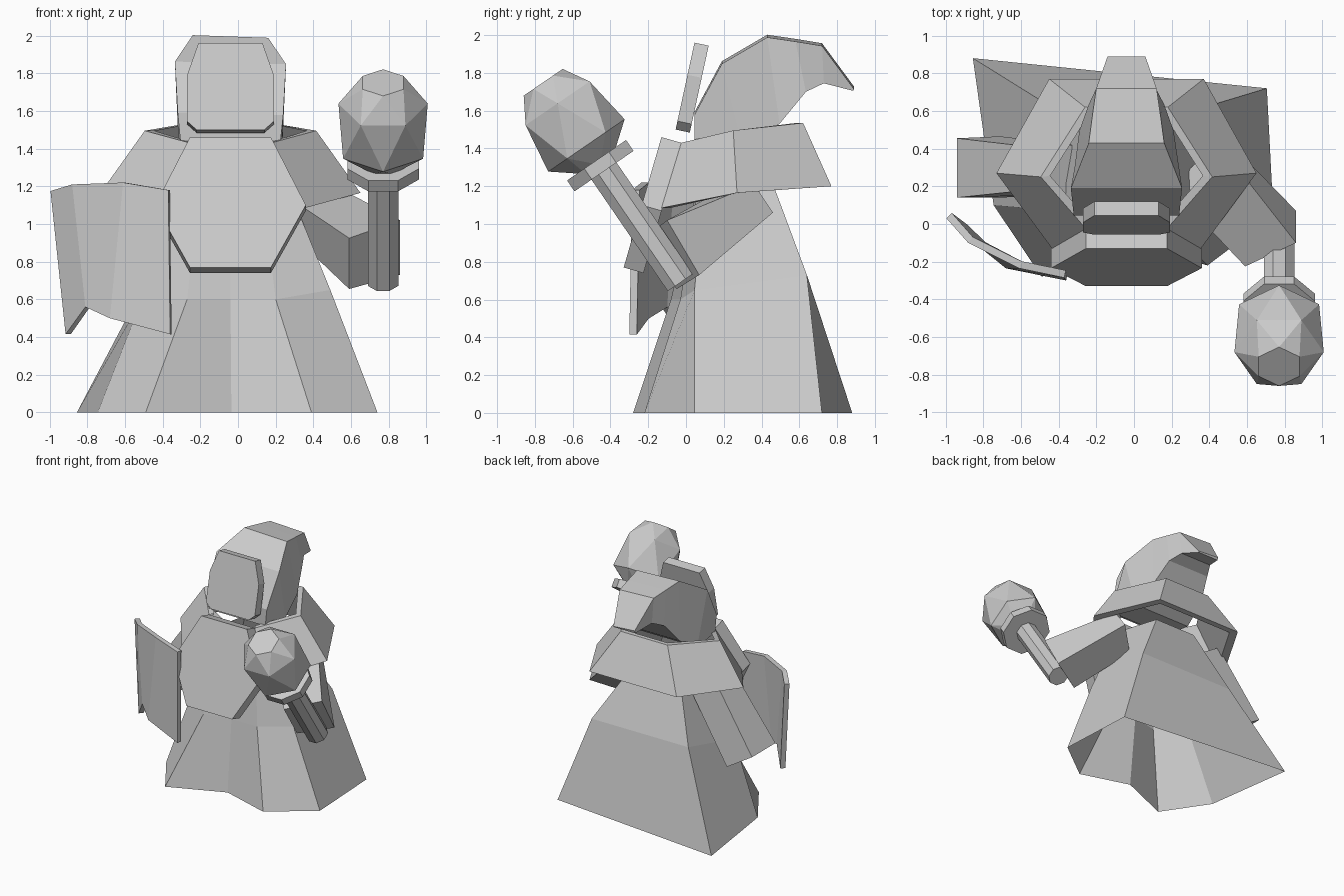
import bpy, bmesh, math
from mathutils import Vector

if "Cube" in bpy.data.objects:
    bpy.data.objects.remove(bpy.data.objects["Cube"])

CX = -0.04  # the body sits slightly left of centre
grey = bpy.data.materials.new("stone_grey")
grey.diffuse_color = (0.6, 0.6, 0.6, 1)
grey.use_nodes = True
grey.node_tree.nodes["Principled BSDF"].inputs["Base Color"].default_value = grey.diffuse_color


def make(name, verts, faces, closed=True, thick=0):
    """Flat shaded mesh object; open sheets can be given a thickness."""
    me = bpy.data.meshes.new(name)
    me.from_pydata([Vector(v) for v in verts], [], faces)
    me.materials.append(grey)
    if closed:
        bm = bmesh.new()
        bm.from_mesh(me)
        bmesh.ops.remove_doubles(bm, verts=bm.verts, dist=1e-5)
        bmesh.ops.recalc_face_normals(bm, faces=bm.faces)
        bm.to_mesh(me)
        bm.free()
    ob = bpy.data.objects.new(name, me)
    bpy.context.collection.objects.link(ob)
    if thick:
        mod = ob.modifiers.new("thickness", 'SOLIDIFY')
        mod.thickness = thick
        mod.offset = -1
    return ob


def loft(rings, ring_closed=True, caps=(True, True), split=False):
    """Vertices and faces joining rings of equal length."""
    n = len(rings[0])
    verts = [v for r in rings for v in r]
    faces = []
    for k in range(len(rings) - 1):
        for i in range(n if ring_closed else n - 1):
            j = (i + 1) % n
            a, b, c, d = k*n + i, k*n + j, (k+1)*n + j, (k+1)*n + i
            faces += [(a, b, d), (b, c, d)] if split else [(a, b, c, d)]
    if ring_closed and caps[0]:
        faces.append(tuple(range(n))[::-1])
    if ring_closed and caps[1]:
        faces.append(tuple(range((len(rings) - 1)*n, len(rings)*n)))
    return verts, faces


def leaning_plate(name, half, y_top, y_bottom, back):
    """Symmetric plate from (half width, z) pairs, top to bottom, leaning in y."""
    z1, z0 = half[0][1], half[-1][1]
    y_at = lambda z: y_bottom + (y_top - y_bottom)*(z - z0)/(z1 - z0)
    outline = [(CX + w, z) for w, z in half] + [(CX - w, z) for w, z in reversed(half)]
    front = [Vector((x, y_at(z), z)) for x, z in outline]
    make(name, *loft([front, [p + Vector(back) for p in front]]))


# Face mask and breastplate
leaning_plate("face_mask", [(.17, 1.96), (.23, 1.79), (.23, 1.545), (.18, 1.5)],
              .045, -.055, (0, .075, -.016))
leaning_plate("breastplate", [(.215, 1.46), (.40, 1.10), (.215, .77)],
              -.13, -.33, (0, .105, -.03))

# Hood curling back to a narrow tip: (half width, y, z) for upper and lower edge
hood = [((.28, .045, 1.585), (.265, .045, 1.435)),
        ((.295, .19, 1.855), (.275, .30, 1.41)),
        ((.2, .43, 1.995), (.25, .495, 1.53)),
        ((.18, .58, 1.973), (.2, .635, 1.70)),
        ((.16, .72, 1.95), (.15, .73, 1.745)),
        ((.1, .89, 1.72), (.1, .885, 1.705))]
make("hood", *loft([[(CX - a[0], a[1], a[2] + .007), (CX + a[0], a[1], a[2] - .007),
                     (CX + b[0], b[1], b[2]), (CX - b[0], b[1], b[2])]
                    for a, b in hood]))


# Shoulder cape with a level rim, open at the front where the breastplate sits
def both_sides(pts):
    return ([(CX - x, y, z) for x, y, z in pts]
            + [(CX + x, y, z) for x, y, z in reversed(pts)])


def inset(pts):
    return [(x*.89, .3 + (y - .3)*.89, z) for x, y, z in pts]


upper = [(.215, -.025, 1.43), (.455, .25, 1.495), (.22, .62, 1.535)]
lower = [(.395, -.13, 1.085), (.69, .27, 1.165), (.41, .77, 1.2)]
cape = [both_sides(p) for p in (upper, lower, inset(lower), inset(upper), upper)]
make("shoulder_cape", *loft(cape, False))

# Robe: three uneven rings, open at neck and hem
robe_top = [(-.25, .45, 1.24), (.14, .45, 1.24), (.25, .1, 1.24), (.12, .07, 1.24),
            (-.04, .07, 1.24), (-.2, .07, 1.24), (-.33, .1, 1.24)]
robe_mid = [(-.47, .64, .73), (.44, .64, .73), (.49, .045, .65), (.2, -.03, .6),
            (-.04, -.03, .6), (-.27, -.08, .6), (-.51, .08, .6)]
robe_hem = [(-.855, .88, 0), (.705, .72, 0), (.74, .045, 0), (.39, -.22, 0),
            (-.035, -.09, 0), (-.49, -.28, 0), (-.745, .1, 0)]
make("robe", *loft([robe_top, robe_mid, robe_hem], caps=(False, False)), closed=False)

# Sleeves
make("right_sleeve", *loft([
    [(.30, .08, 1.12), (.50, .36, 1.21), (.48, .46, 1.06), (.27, .27, .96)],
    [(.59, -.225, .925), (.86, -.1, 1.02), (.86, .07, .73), (.59, -.05, .655)]]))
make("left_sleeve", *loft([
    [(-.56, .18, 1.25), (-.55, .41, 1.25), (-.33, .42, 1.11), (-.33, .16, 1.11)],
    [(-.94, .14, .70), (-.94, .455, .70), (-.71, .465, .56), (-.71, .14, .56)]]))

# Curved shield, right edge to left edge
shield_top = [(-.37, -.285, 1.18), (-.61, -.235, 1.22), (-.88, -.10, 1.21), (-.995, .03, 1.175)]
shield_low = [(-.36, -.30, .415), (-.68, -.235, .5), (-.81, -.13, .56), (-.915, -.03, .415)]
make("shield", *loft([shield_top, shield_low], False), closed=False, thick=.04)

# Mace, built along a tilted axis
BASE = Vector((.77, -.03, .69))
AXIS = Vector((0, -.565, .825)).normalized()
SIDE = Vector((1, 0, 0))
UP = AXIS.cross(SIDE)


def turned(name, sides, stations, split=False):
    """Stack of polygons (distance along axis, radius, phase in sides)."""
    rings = []
    for d, r, phase in stations:
        ring = []
        for i in range(sides):
            a = 2*math.pi*(i + phase)/sides
            ring.append(BASE + AXIS*d + (SIDE*math.cos(a) + UP*math.sin(a))*r)
        rings.append(ring)
    make(name, *loft(rings, split=split))


turned("mace_handle", 8, [(0, .087, .5), (.73, .087, .5)])
turned("mace_collar", 8, [(.715, .205, .5), (.785, .205, .5)])
# Faceted head: each ring is turned half a side from the last
turned("mace_head", 6, [(.755, .10, 0), (.88, .245, .5), (1.15, .237, 1), (1.285, .125, 1.5)], True)
